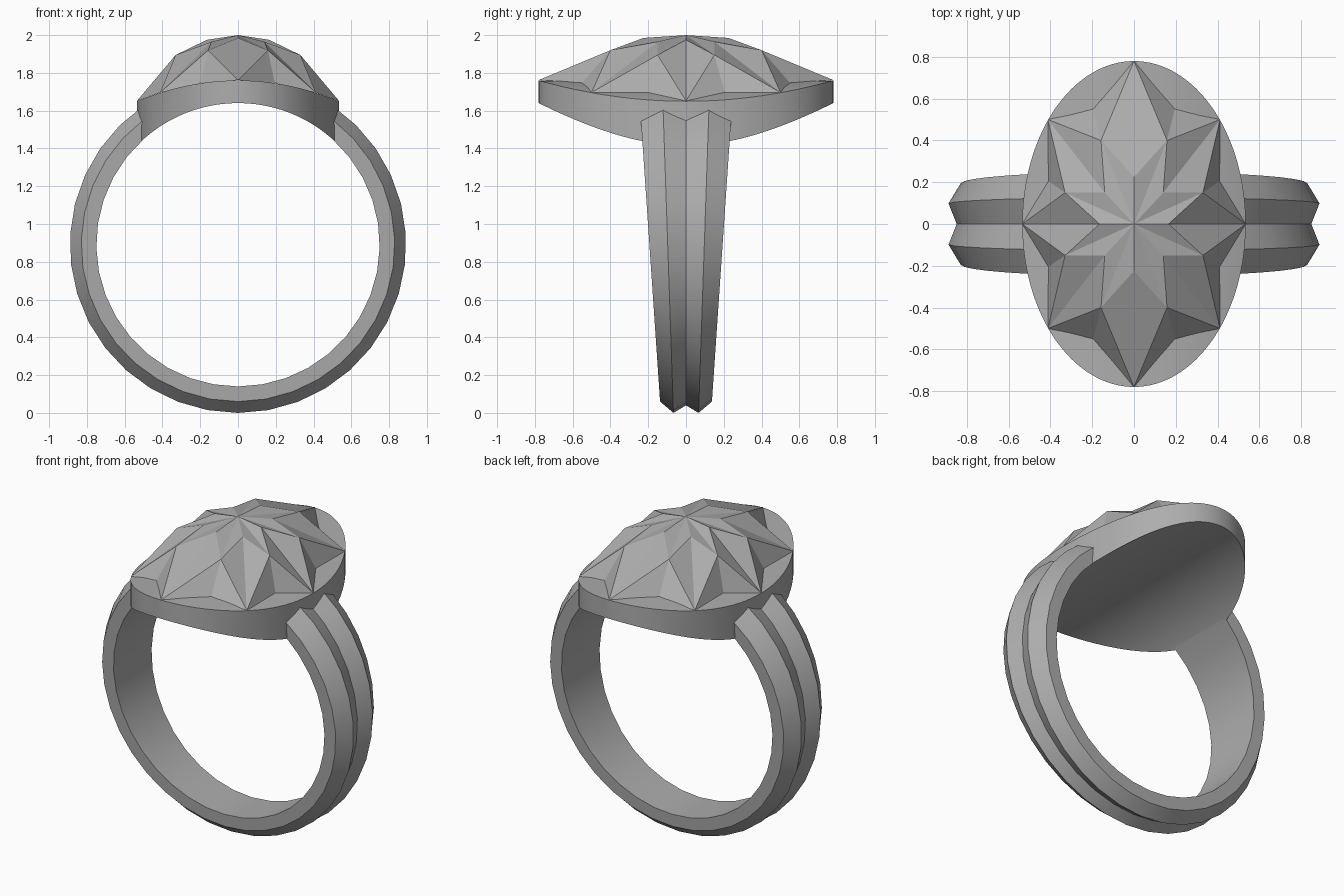
import bpy
import bmesh
from math import acos, cos, sin, pi, sqrt

cube = bpy.data.objects.get("Cube")
if cube:
    bpy.data.objects.remove(cube, do_unlink=True)

GREY = (0.42, 0.42, 0.42, 1)
metal = bpy.data.materials.new("grey metal")
metal.use_nodes = True
metal.diffuse_color = GREY
metal.node_tree.nodes["Principled BSDF"].inputs["Base Color"].default_value = GREY

CENTRE_Z, BORE = 0.89, 0.75        # finger hole
HALF_X, HALF_Y = 0.535, 0.78       # oval head


def rim_z(x):
    """Height of the arched top of the oval plate."""
    return 1.76 - 0.385 * x * x


def finish(bm, name, smooth):
    bmesh.ops.remove_doubles(bm, verts=bm.verts, dist=0.0005)
    bmesh.ops.recalc_face_normals(bm, faces=bm.faces)
    mesh = bpy.data.meshes.new(name)
    bm.to_mesh(mesh)
    bm.free()
    mesh.materials.append(metal)
    obj = bpy.data.objects.new(name, mesh)
    bpy.context.collection.objects.link(obj)
    if smooth:
        bpy.ops.object.select_all(action='DESELECT')
        obj.select_set(True)
        bpy.context.view_layer.objects.active = obj
        bpy.ops.object.shade_smooth_by_angle(angle=0.42)
    return obj


def bridge(bm, a, b):
    """Join two closed loops with quads."""
    for i in range(len(a)):
        j = (i + 1) % len(a)
        bm.faces.new((a[i], a[j], b[j], b[i]))


# Band: double-ridged section that widens upward, ending inside the head
section = [(-1, BORE), (-1, 0.83), (-0.5, 0.89), (0, 0.85),
           (0.5, 0.89), (1, 0.83), (1, BORE)]
bm = bmesh.new()
rings = []
STEPS = 28
for s in range(STEPS + 1):
    loop = []
    for side, r in section:
        end = acos(0.5 / r)
        a = end - (pi + 2 * end) * s / STEPS
        z = CENTRE_Z + r * sin(a)
        width = 0.14 + 0.068 * (z - 0.1)
        loop.append(bm.verts.new((r * cos(a), side * width, z)))
    rings.append(loop)
for a, b in zip(rings, rings[1:]):
    bridge(bm, a, b)
bm.faces.new(rings[0])
bm.faces.new(rings[-1])
finish(bm, "band", True)

# Oval plate: arched top, underside following the finger hole
bm = bmesh.new()
slices = []
N = 64
for i in range(N + 1):
    t = pi * i / N
    x, y = HALF_X * cos(t), HALF_Y * sin(t)
    low = CENTRE_Z + sqrt(BORE ** 2 - x * x)
    slices.append([bm.verts.new(p) for p in
                   ((x, -y, low), (x, y, low), (x, y, rim_z(x)), (x, -y, rim_z(x)))])
for a, b in zip(slices, slices[1:]):
    bridge(bm, a, b)
bmesh.ops.dissolve_degenerate(bm, dist=0.0005, edges=bm.edges)
finish(bm, "oval_plate", True)

# Faceted star: one quarter, mirrored into all four
tips = [(0, 0.78), (0.412, 0.50), (0.535, 0)]
tips = [(x, y, rim_z(x) + 0.002) for x, y in tips]
notches = [(x, y, rim_z(x) + 0.002) for x, y in [(0.195, 0.55), (0.41, 0.205)]]
crown = [(0, 0.225, 1.985), (0.14, 0.15, 1.965), (0.165, 0, 1.975)]
shoulders = [(0.158, 0.40, 1.92), (0.33, 0.15, 1.895)]
apex = (0, 0, 2)
facets = []
for k in range(2):
    for end in (k, k + 1):
        facets += [(apex, crown[end], shoulders[k]),
                   (crown[end], tips[end], shoulders[k]),
                   (shoulders[k], tips[end], notches[k])]
bm = bmesh.new()
for sx in (1, -1):
    for sy in (1, -1):
        for facet in facets:
            bm.faces.new([bm.verts.new((sx * x, sy * y, z)) for x, y, z in facet])
star = finish(bm, "faceted_star", False)
# An open shell: make its facets face outward
for poly in star.data.polygons:
    if poly.normal.z < 0:
        poly.flip()
